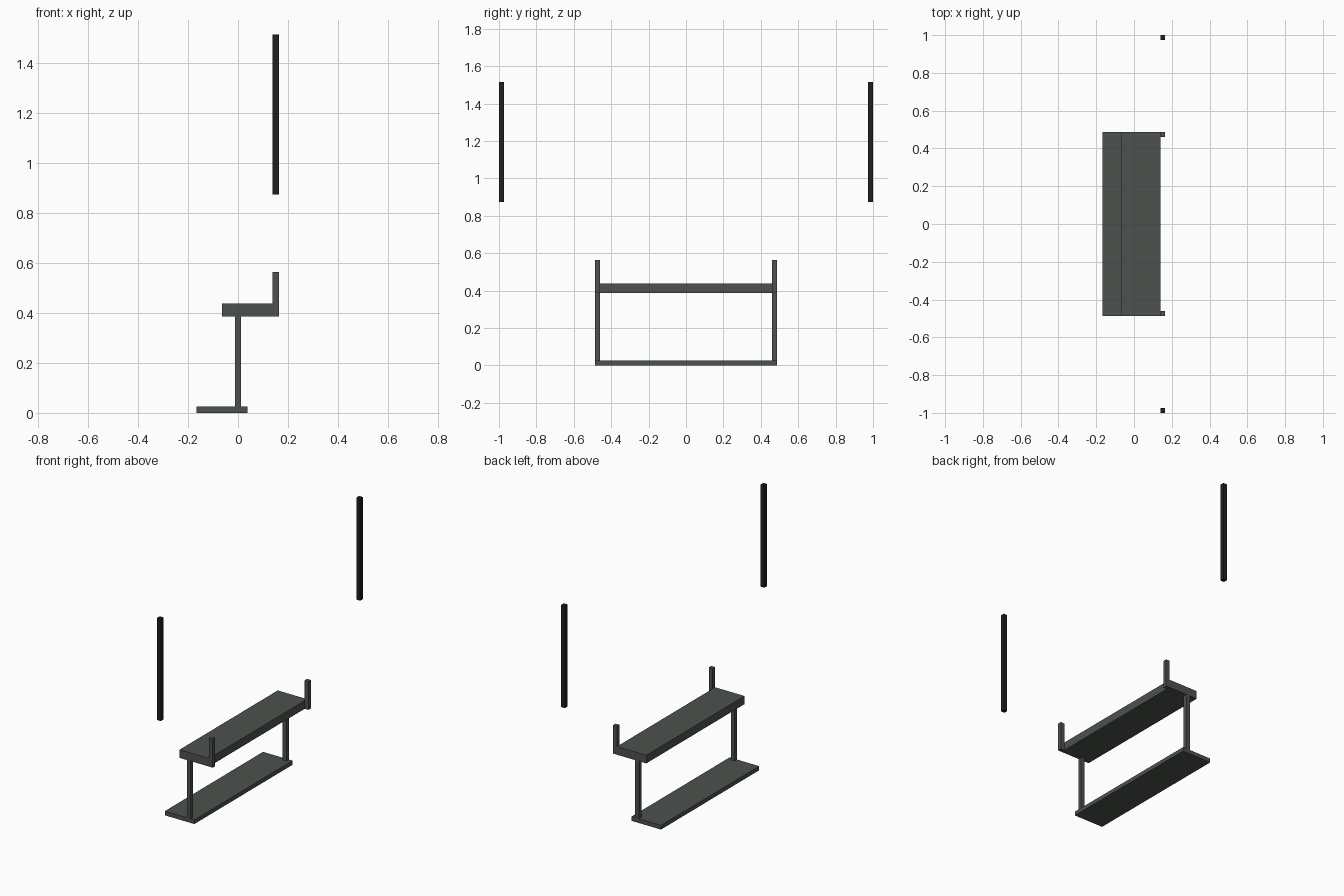
import bpy

if "Cube" in bpy.data.objects:
    bpy.data.objects.remove(bpy.data.objects["Cube"])


def material(name, rgb):
    m = bpy.data.materials.new(name)
    m.diffuse_color = (*rgb, 1)
    m.use_nodes = True
    m.node_tree.nodes["Principled BSDF"].inputs["Base Color"].default_value = m.diffuse_color
    return m


grey = material("dark_green_grey", (0.075, 0.085, 0.075))
black = material("near_black", (0.013, 0.014, 0.014))


def box(name, mat, x, y, z):
    """Box from its (min, max) extents on each axis."""
    bpy.ops.mesh.primitive_cube_add(size=1)
    o = bpy.context.object
    o.name = name
    o.data.name = name
    for v in o.data.vertices:
        v.co = [lo if c < 0 else hi for c, (lo, hi) in zip(v.co, (x, y, z))]
    o.data.materials.append(mat)
    return o


def pair(name, mat, x, y, z):
    """Matching boxes at both ends of the length."""
    box(name + "_back", mat, x, y, z)
    box(name + "_front", mat, x, (-y[1], -y[0]), z)


END = (0.461, 0.486)

# Base plate and raised shelf
box("base_plate", grey, (-0.167, 0.038), (-0.486, 0.486), (0, 0.026))
box("shelf", grey, (-0.065, 0.139), (-0.486, 0.486), (0.387, 0.438))

# Legs under the shelf and short posts at its edge
pair("leg", grey, (-0.013, 0.012), END, (0.026, 0.387))
pair("post", grey, (0.139, 0.165), END, (0.387, 0.565))

# Separate upright rods further out
pair("rod", black, (0.139, 0.165), (0.974, 1.0), (0.875, 1.515))
